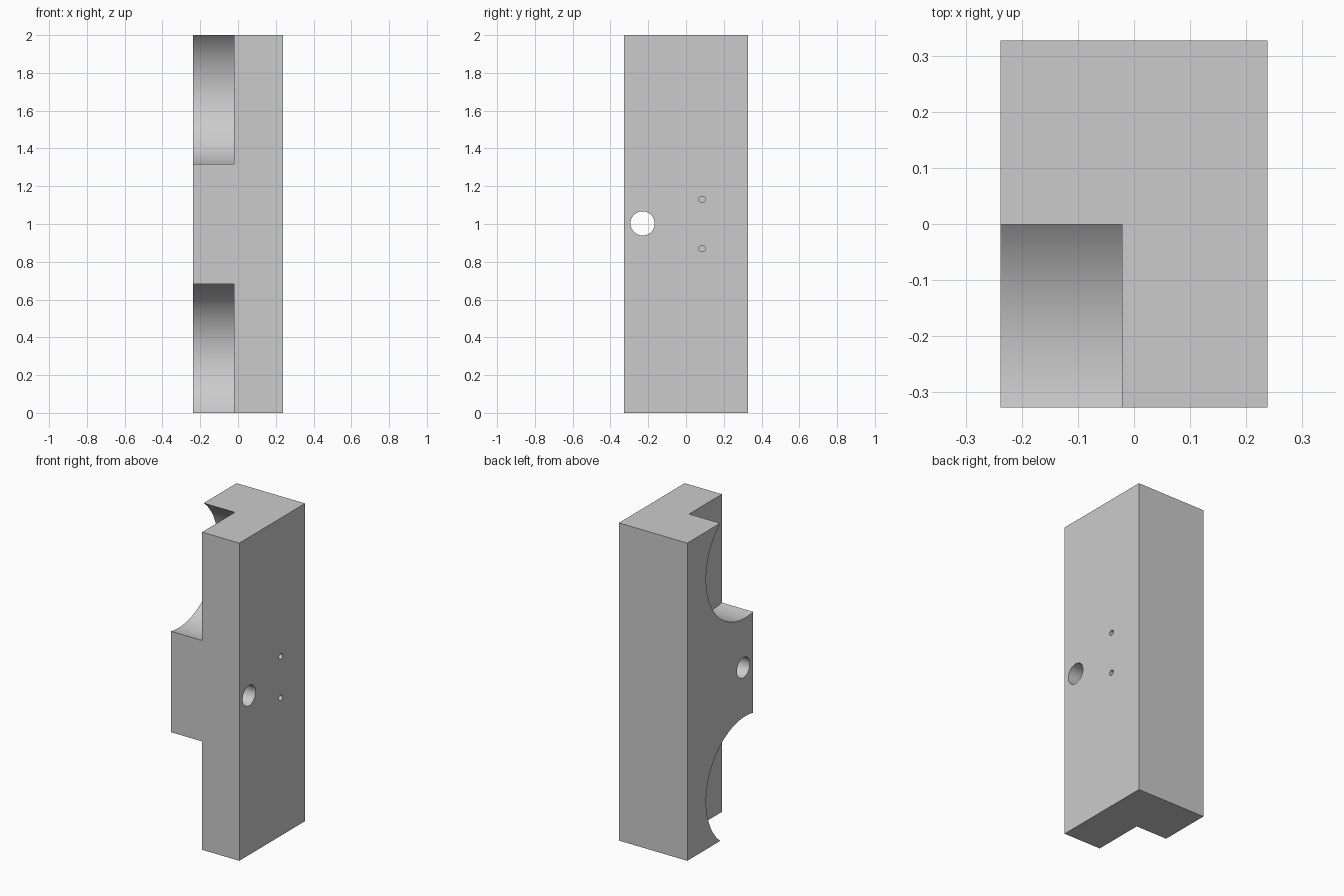
import bpy
import math

cube = bpy.data.objects.get("Cube")
if cube:
    bpy.data.objects.remove(cube, do_unlink=True)

WIDTH, DEPTH, HEIGHT = 0.476, 0.654, 2.0
MID = HEIGHT / 2

# Single grey finish
grey = bpy.data.materials.new("plain grey")
grey.use_nodes = True
colour = (0.6, 0.6, 0.6, 1)
grey.diffuse_color = colour
grey.node_tree.nodes["Principled BSDF"].inputs["Base Color"].default_value = colour

# Main block
bpy.ops.mesh.primitive_cube_add(size=1, location=(0, 0, MID))
block = bpy.context.object
block.name = "block"
block.scale = (WIDTH, DEPTH, HEIGHT)
bpy.ops.object.transform_apply(location=True, rotation=True, scale=True)
block.data.materials.append(grey)


def cut_bore(name, x_from, x_to, y, z, radius, sides):
    """Cut a round bore along x out of the block."""
    bpy.ops.mesh.primitive_cylinder_add(
        vertices=sides, radius=radius, depth=x_to - x_from,
        location=((x_from + x_to) / 2, y, z), rotation=(0, math.pi / 2, 0))
    cutter = bpy.context.object
    cutter.name = name
    cutter.hide_render = True
    cutter.data.materials.append(grey)
    bpy.ops.object.transform_apply(location=True, rotation=True, scale=True)
    bpy.ops.object.select_all(action="DESELECT")
    block.select_set(True)
    bpy.context.view_layer.objects.active = block
    mod = block.modifiers.new(name, "BOOLEAN")
    mod.operation = "DIFFERENCE"
    mod.solver = "EXACT"
    mod.object = cutter
    bpy.ops.object.modifier_apply(modifier=name)
    bpy.data.objects.remove(cutter, do_unlink=True)


# Round pockets and small blind holes, mirrored above and below the middle
for side, label in ((1, "upper"), (-1, "lower")):
    cut_bore(label + "_pocket", -0.5, -0.021, -0.25, MID + side * 0.70, 0.39, 128)
    cut_bore(label + "_pin_hole", 0.09, 0.5, 0.085, MID + side * 0.13, 0.017, 32)

# Through hole between the pockets
cut_bore("through_hole", -0.5, 0.5, -0.23, MID + 0.003, 0.064, 64)

# Smooth curved walls, sharp edges
block.select_set(True)
bpy.context.view_layer.objects.active = block
bpy.ops.object.shade_smooth_by_angle(angle=math.radians(20))
